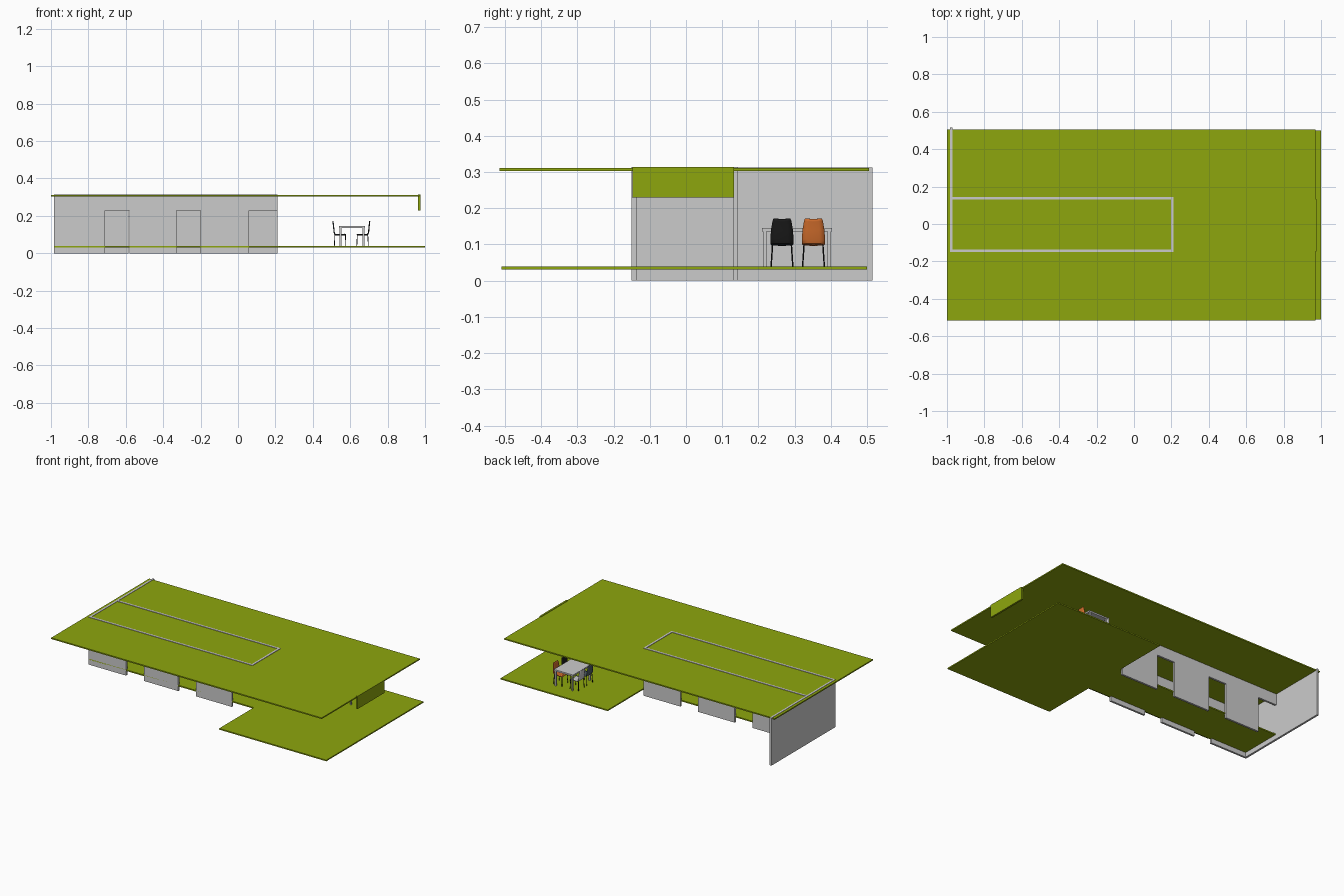
import bpy, bmesh
from mathutils import Vector

if "Cube" in bpy.data.objects:
    bpy.data.objects.remove(bpy.data.objects["Cube"])


def material(name, rgb):
    m = bpy.data.materials.new(name)
    m.diffuse_color = (*rgb, 1)
    m.use_nodes = True
    m.node_tree.nodes["Principled BSDF"].inputs["Base Color"].default_value = m.diffuse_color
    return m


GREEN = material("green", (0.27, 0.38, 0.004))
BLACK = material("black", (0.01, 0.01, 0.01))
ORANGE = material("orange", (0.62, 0.15, 0.025))
WHITE = material("white", (0.75, 0.75, 0.75))
SLATE = material("slate", (0.07, 0.10, 0.12))


def finish(name, bm, mat=None):
    bmesh.ops.recalc_face_normals(bm, faces=bm.faces)
    me = bpy.data.meshes.new(name)
    bm.to_mesh(me)
    bm.free()
    ob = bpy.data.objects.new(name, me)
    bpy.context.collection.objects.link(ob)
    if mat:
        me.materials.append(mat)
    return ob


def box(name, x, y, z, mat=None):
    bm = bmesh.new()
    bmesh.ops.create_cube(bm, size=1)
    for v in bm.verts:
        v.co = [(r[0] + r[1]) / 2 + c * (r[1] - r[0]) for c, r in zip(v.co, (x, y, z))]
    return finish(name, bm, mat)


def prism(name, outline, axis, lo, hi, mat=None):
    """Outline in the two other axes, extruded from lo to hi along axis."""
    bm = bmesh.new()
    at = lambda p: Vector((p[0], lo, p[1])) if axis == 'y' else Vector((p[0], p[1], lo))
    face = bm.faces.new([bm.verts.new(at(p)) for p in outline])
    ext = bmesh.ops.extrude_face_region(bm, geom=[face])["geom"]
    move = Vector((0, hi - lo, 0)) if axis == 'y' else Vector((0, 0, hi - lo))
    bmesh.ops.translate(bm, vec=move, verts=[e for e in ext if isinstance(e, bmesh.types.BMVert)])
    return finish(name, bm, mat)


def bar(name, a, b, r, mat, n=8):
    a, b = Vector(a), Vector(b)
    bm = bmesh.new()
    bmesh.ops.create_cone(bm, cap_ends=True, segments=n, radius1=r, radius2=r, depth=(b - a).length)
    bm.transform((b - a).to_track_quat('Z', 'Y').to_matrix().to_4x4())
    bmesh.ops.translate(bm, vec=(a + b) / 2, verts=bm.verts)
    return finish(name, bm, mat)


# Roof, hanging end panel and T-shaped floor
box("roof", (-1, 0.97), (-0.515, 0.505), (0.303, 0.311), GREEN)
box("hanging_panel", (0.963, 0.975), (-0.148, 0.133), (0.23, 0.314), GREEN)
prism("floor", [(-0.98, -0.15), (0.22, -0.15), (0.22, -0.51), (1, -0.51),
                (1, 0.5), (0.22, 0.5), (0.22, 0.135), (-0.98, 0.135)], 'z', 0.031, 0.039, GREEN)

# End wall, header across the open end, and two corridor walls with staggered doorways
T, DOOR, TOP = 0.013, 0.23, 0.314
box("end_wall", (-0.983, -0.97), (-0.15, 0.515), (0, 0.313))
box("end_header", (0.197, 0.21), (-0.137, 0.131), (DOOR, TOP))


def corridor_wall(name, y, solid, x0, x1):
    outline = [(x1, TOP), (x0, TOP)]
    if solid[0][0] > x0:
        outline.append((x0, DOOR))
    for i, (a, b) in enumerate(solid):
        if a > x0:
            outline.append((a, DOOR))
        outline += [(a, 0), (b, 0)]
        if b < x1:
            outline.append((b, DOOR))
    if solid[-1][1] < x1:
        outline.append((x1, DOOR))
    prism(name, outline, 'y', y, y + T)


corridor_wall("front_wall", -0.15, [(-0.97, -0.71), (-0.58, -0.33), (-0.20, 0.06)], -0.97, 0.21)
corridor_wall("back_wall", 0.131, [(-0.835, -0.585), (-0.455, -0.19), (-0.06, 0.21)], -0.97, 0.21)

# Table: top and square legs
F = 0.039
box("table_top", (0.54, 0.68), (0.21, 0.403), (0.136, 0.146))
for x in (0.544, 0.666):
    for y in (0.212, 0.391):
        box("table_leg", (x, x + 0.01), (y, y + 0.01), (F, 0.137))


def chair(cx, cy, s, mat):
    """s = +1 when the backrest faces +x."""
    # Bent seat shell: (distance along x, height, half width)
    path = [(-0.032, 0.099, 0.029), (-0.025, 0.103, 0.031), (0.0, 0.101, 0.031), (0.02, 0.101, 0.032),
            (0.028, 0.105, 0.032), (0.031, 0.115, 0.032), (0.033, 0.14, 0.030),
            (0.036, 0.165, 0.026), (0.037, 0.172, 0.023)]
    bm = bmesh.new()
    rows = [[bm.verts.new((cx + s * u - s * 0.003 * (1 - abs(k)) * -1, cy + k * w, z - 0.002 * (1 - abs(k))))
             for k in (-1, -0.5, 0, 0.5, 1)] for u, z, w in path]
    for r, q in zip(rows, rows[1:]):
        for i in range(4):
            bm.faces.new((r[i], r[i + 1], q[i + 1], q[i]))
    seat = finish("chair_seat", bm, mat)
    sol = seat.modifiers.new("thickness", 'SOLIDIFY')
    sol.thickness, sol.offset = 0.003, 0
    bpy.context.view_layer.objects.active = seat
    seat.select_set(True)
    bpy.ops.object.shade_smooth_by_angle()
    seat.select_set(False)
    # Legs and side rails
    for k in (-1, 1):
        for u in (-0.028, 0.028):
            bar("chair_leg", (cx + s * u * 1.1, cy + k * 0.03, F), (cx + s * u, cy + k * 0.026, 0.1), 0.002, BLACK)
        bar("chair_rail", (cx - s * 0.028, cy + k * 0.026, 0.098),
            (cx + s * 0.028, cy + k * 0.026, 0.098), 0.002, BLACK)


# Four chairs in two facing pairs
chair(0.666, 0.265, 1, BLACK)
chair(0.666, 0.352, 1, ORANGE)
chair(0.546, 0.265, -1, SLATE)
chair(0.546, 0.352, -1, WHITE)
